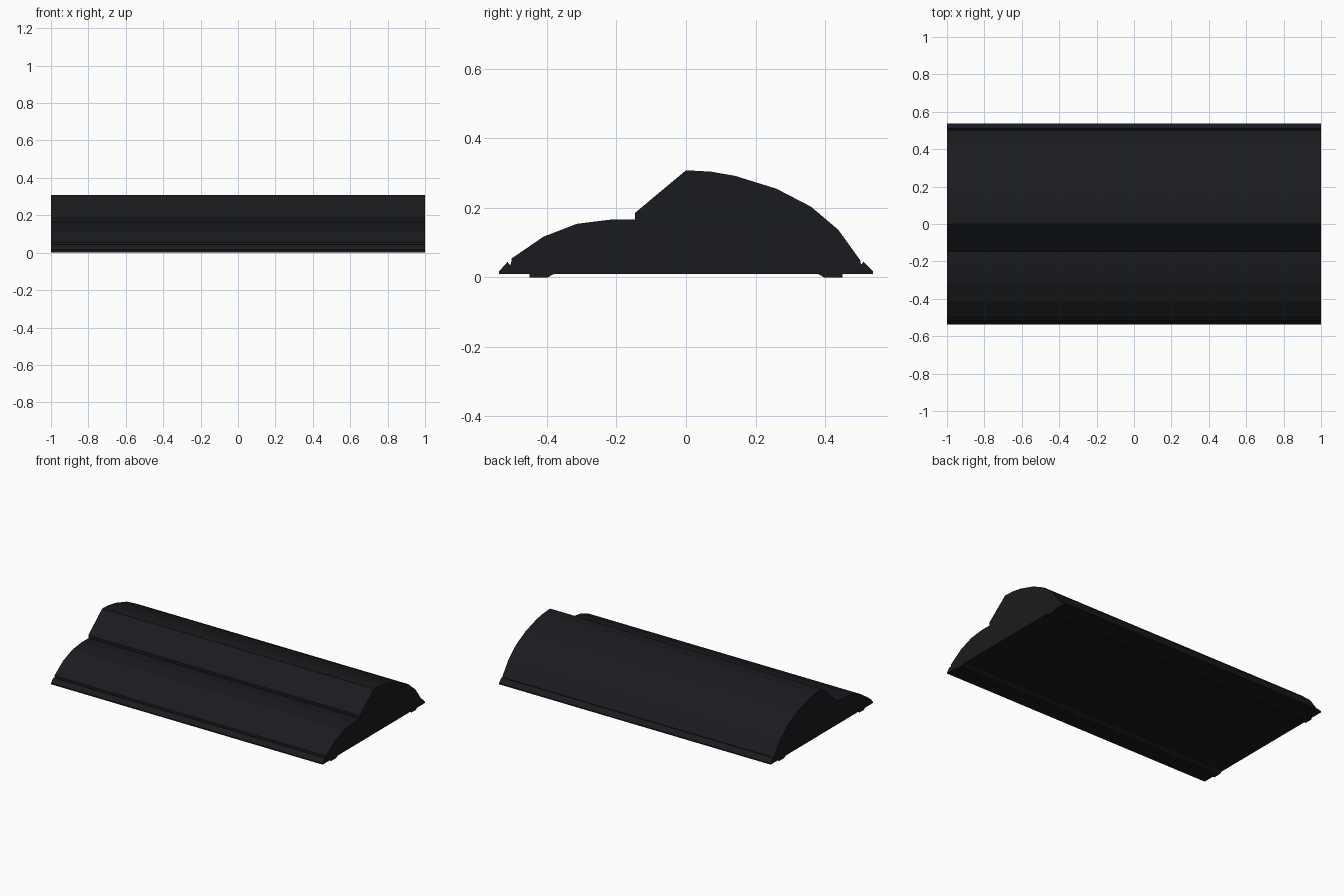
import bpy, bmesh

if "Cube" in bpy.data.objects:
    bpy.data.objects.remove(bpy.data.objects["Cube"])

HALF = 1.0  # half length along x

rubber = bpy.data.materials.new("black_rubber")
rubber.diffuse_color = (0.01, 0.011, 0.013, 1)
rubber.use_nodes = True
rubber.node_tree.nodes["Principled BSDF"].inputs["Base Color"].default_value = rubber.diffuse_color


def extrude_profile(name, pts):
    """Sweep a closed (y, z) outline along x into a capped solid."""
    bm = bmesh.new()
    face = bm.faces.new([bm.verts.new((-HALF, y, z)) for y, z in pts])
    new = bmesh.ops.extrude_face_region(bm, geom=[face])["geom"]
    moved = [v for v in new if isinstance(v, bmesh.types.BMVert)]
    bmesh.ops.translate(bm, verts=moved, vec=(2 * HALF, 0, 0))
    bmesh.ops.recalc_face_normals(bm, faces=bm.faces)
    bmesh.ops.triangulate(bm, faces=[f for f in bm.faces if len(f.verts) > 4])
    mesh = bpy.data.meshes.new(name)
    bm.to_mesh(mesh)
    bm.free()
    mesh.materials.append(rubber)
    obj = bpy.data.objects.new(name, mesh)
    bpy.context.collection.objects.link(obj)
    return obj


# Main body: low front ramp, step, sloped face, tall curved back, grooved lips
front = [(-0.538, 0.01), (-0.538, 0.017), (-0.513, 0.045), (-0.508, 0.036),
         (-0.503, 0.038), (-0.502, 0.054), (-0.41, 0.117), (-0.314, 0.154),
         (-0.217, 0.166), (-0.146, 0.166), (-0.146, 0.186)]
back = [(0.0, 0.308), (0.072, 0.304), (0.141, 0.292), (0.26, 0.255),
        (0.36, 0.203), (0.438, 0.137), (0.502, 0.048), (0.503, 0.036),
        (0.511, 0.045), (0.538, 0.017), (0.538, 0.01)]
extrude_profile("body", front + back)

# Thin foot strips under both long edges
for side, label in ((-1, "front"), (1, "back")):
    foot = [(0.45, 0.01), (0.45, 0.0), (0.397, 0.0), (0.38, 0.01)]
    extrude_profile(label + "_foot_strip", [(side * y, z) for y, z in foot])
